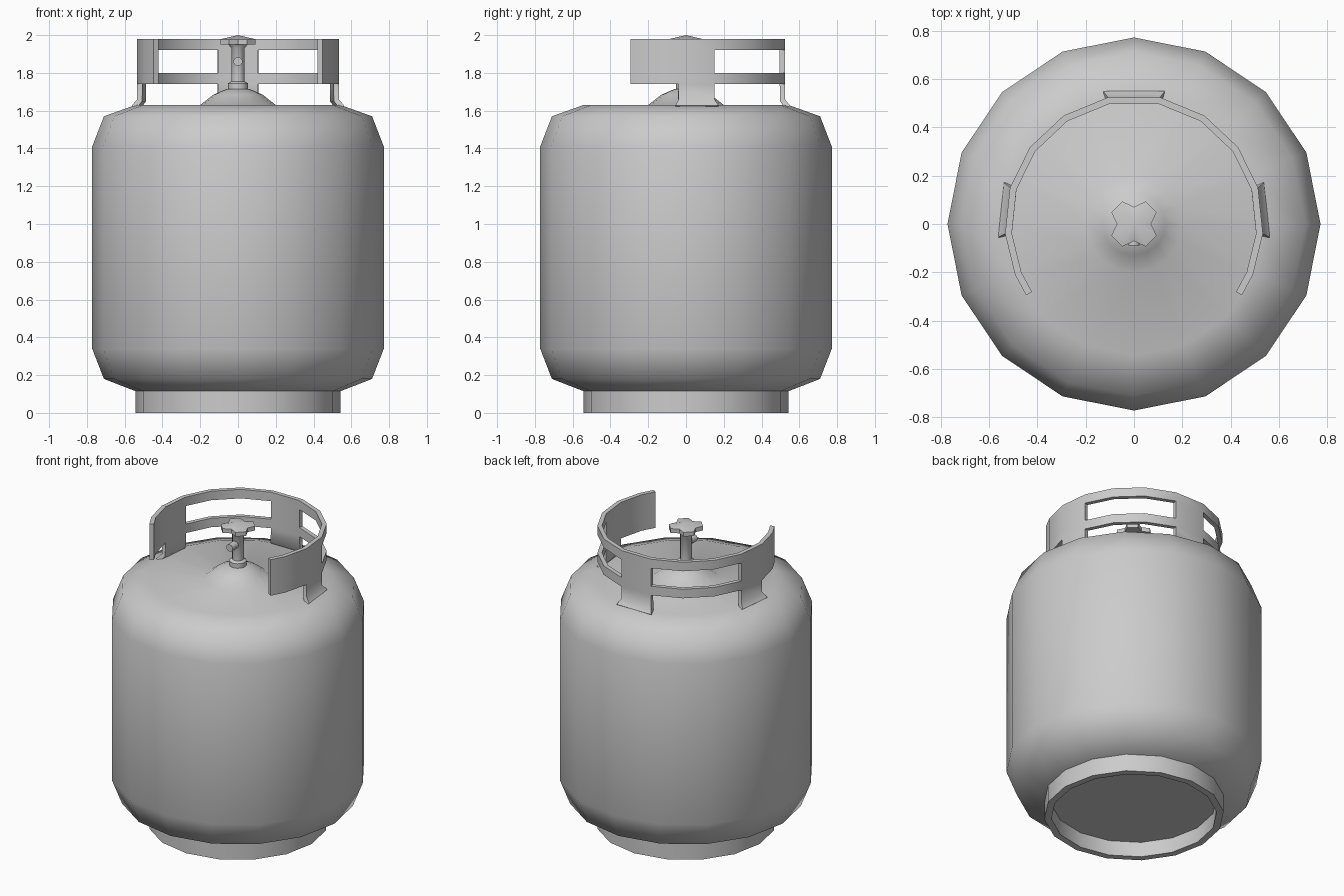
import bpy, bmesh
from math import sin, cos, pi, radians

cube = bpy.data.objects.get("Cube")
if cube:
    bpy.data.objects.remove(cube, do_unlink=True)

steel = bpy.data.materials.new("grey_steel")
steel.use_nodes = True
steel.diffuse_color = (0.6, 0.6, 0.6, 1)
steel.node_tree.nodes["Principled BSDF"].inputs["Base Color"].default_value = (0.6, 0.6, 0.6, 1)


def finish(name, bm, angle, recalc=True):
    """Turn a bmesh into a shaded object."""
    if recalc:
        bmesh.ops.recalc_face_normals(bm, faces=bm.faces)
    mesh = bpy.data.meshes.new(name)
    bm.to_mesh(mesh)
    bm.free()
    mesh.materials.append(steel)
    obj = bpy.data.objects.new(name, mesh)
    bpy.context.collection.objects.link(obj)
    bpy.ops.object.select_all(action='DESELECT')
    obj.select_set(True)
    bpy.context.view_layer.objects.active = obj
    bpy.ops.object.shade_smooth_by_angle(angle=radians(angle))
    return obj


def lathe(name, profile, sides, angle):
    """Revolve (radius, height) points about z, capping both ends."""
    bm = bmesh.new()
    rings = [[bm.verts.new((r * cos(2 * pi * i / sides), r * sin(2 * pi * i / sides), z))
              for i in range(sides)] for r, z in profile]
    for low, high in zip(rings, rings[1:]):
        for i in range(sides):
            j = (i + 1) % sides
            bm.faces.new((low[i], low[j], high[j], high[i]))
    bm.faces.new(rings[0])
    bm.faces.new(rings[-1])
    return finish(name, bm, angle)


# Tank with recessed underside, foot ring, rounded shoulders and valve boss
lathe("tank", [(0.50, 0.10), (0.50, 0), (0.543, 0), (0.543, 0.115),
               (0.71, 0.18), (0.772, 0.34), (0.772, 1.41), (0.71, 1.57),
               (0.543, 1.63), (0.20, 1.63), (0.13, 1.685), (0.06, 1.715)], 16, 62)

# Valve stem
lathe("valve_stem", [(0.053, 1.70), (0.053, 1.745), (0.035, 1.755),
                     (0.035, 1.93), (0.055, 1.955)], 12, 40)

# Side outlet on the stem
bm = bmesh.new()
bmesh.ops.create_cone(bm, cap_ends=True, segments=10, radius1=0.024, radius2=0.024, depth=0.09)
for v in bm.verts:
    v.co = (v.co.x, v.co.z - 0.045, v.co.y + 1.86)
finish("valve_outlet", bm, 40)

# Four-lobed handle with a slightly crowned top
bm = bmesh.new()
outline = []
for q in range(4):
    for offset, r in ((0, 0.07), (27, 0.105), (63, 0.105)):
        a = radians(90 * q + offset)
        outline.append((r * cos(a), r * sin(a)))
bottom = [bm.verts.new((x, y, 1.95)) for x, y in outline]
top = [bm.verts.new((x, y, 1.978)) for x, y in outline]
peak = bm.verts.new((0, 0, 2.0))
bm.faces.new(bottom)
for i in range(len(outline)):
    j = (i + 1) % len(outline)
    bm.faces.new((bottom[i], bottom[j], top[j], top[i]))
    bm.faces.new((top[i], top[j], peak))
finish("valve_handle", bm, 35)

# Guard collar: open at the front, with two windows and three flared legs
half = [11.7, 33, 53.6, 73.6, 94.3, 113, 123.4]
angles = [-a for a in reversed(half)] + half
levels = [1.74, 1.80, 1.92, 1.98]
R = 0.535
bm = bmesh.new()


def point(angle, r, z):
    a = radians(angle)
    return bm.verts.new((r * sin(a), r * cos(a), z))


grid = [[point(a, R, z) for z in levels] for a in angles]
for i in range(len(angles) - 1):
    a, b = angles[i], angles[i + 1]
    mid = abs(a + b) / 2
    for k in range(3):
        if k == 1 and 11.7 < mid < 73.6:
            continue
        bm.faces.new((grid[i][k], grid[i][k + 1], grid[i + 1][k + 1], grid[i + 1][k]))
    if mid < 1 or 73.6 < mid < 94.3:
        upper = (grid[i][0], grid[i + 1][0])
        for r, z, spread in ((R, 1.66, 0), (0.565, 1.627, 1.3)):
            lower = (point(a - spread, r, z), point(b + spread, r, z))
            bm.faces.new((lower[0], upper[0], upper[1], lower[1]))
            upper = lower
bm.normal_update()
sample = bm.faces[:][0] if not hasattr(bm.faces, "ensure_lookup_table") else None
bm.faces.ensure_lookup_table()
face = bm.faces[0]
if face.normal.dot(face.calc_center_median()) < 0 or \
        face.normal.x * face.calc_center_median().x < 0:
    bmesh.ops.reverse_faces(bm, faces=bm.faces)
collar = finish("guard_collar", bm, 40, recalc=False)
shell = collar.modifiers.new("thickness", 'SOLIDIFY')
shell.thickness = 0.028
shell.offset = -1
bpy.ops.object.modifier_move_to_index(modifier="thickness", index=0)
bpy.ops.object.shade_smooth_by_angle(angle=radians(40))
bpy.ops.object.modifier_apply(modifier="thickness")
bpy.ops.object.shade_smooth_by_angle(angle=radians(40))
